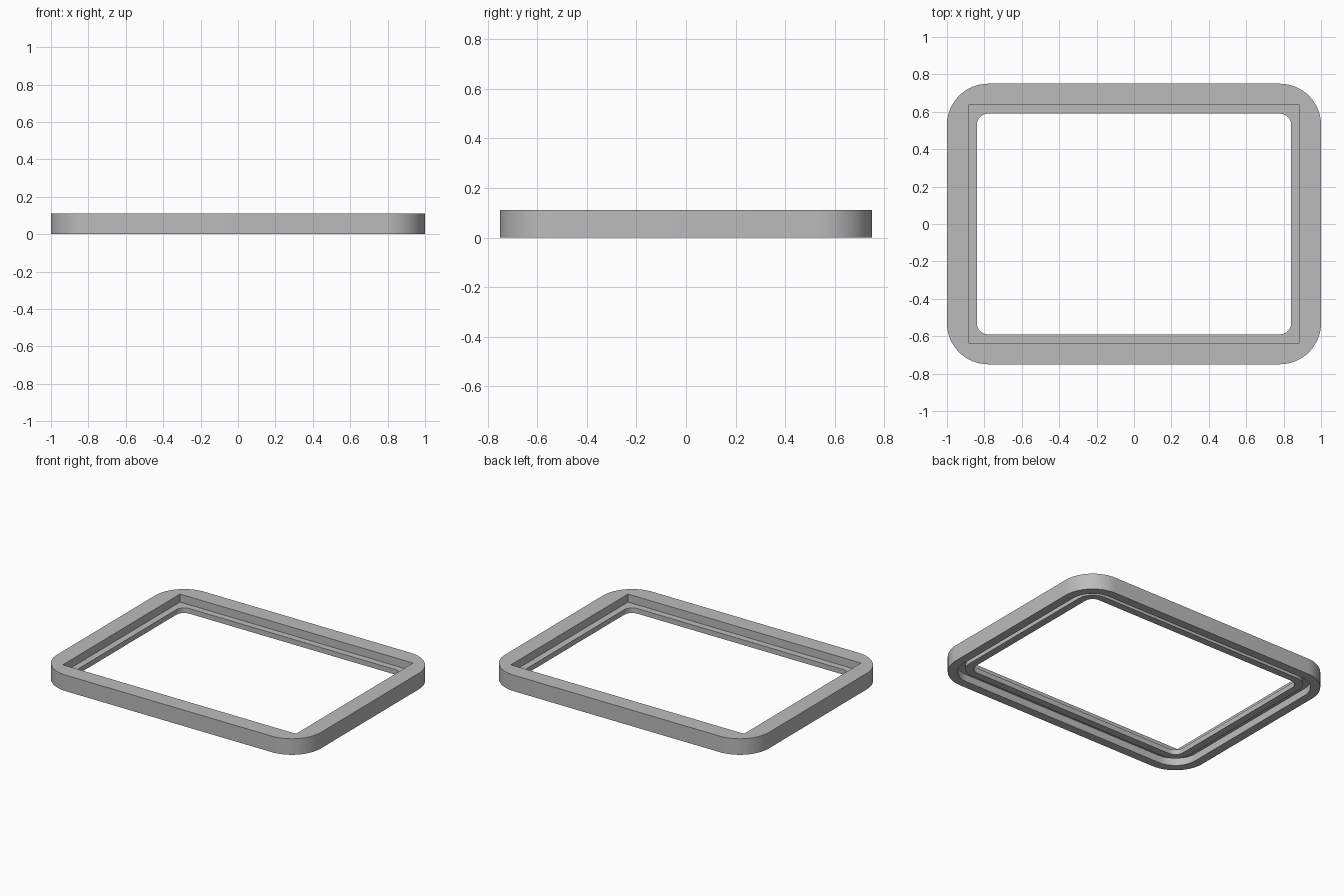
import bpy, bmesh, math

cube = bpy.data.objects.get("Cube")
if cube:
    bpy.data.objects.remove(cube, do_unlink=True)

HALF_X, HALF_Y, RADIUS, STEPS = 1.0, 0.75, 0.22, 16

grey = bpy.data.materials.new("neutral_grey")
grey.use_nodes = True
colour = (0.5, 0.5, 0.5, 1)
grey.diffuse_color = colour
grey.node_tree.nodes["Principled BSDF"].inputs["Base Color"].default_value = colour


def outline(inset, sharp):
    """Rounded rectangle moved inward by inset; sharp gives square corners."""
    r = 0 if sharp else RADIUS - inset
    cx, cy = HALF_X - inset - r, HALF_Y - inset - r
    points = []
    for k, (sx, sy) in enumerate([(1, 1), (-1, 1), (-1, -1), (1, -1)]):
        for i in range(STEPS + 1):
            a = (k + i / STEPS) * math.pi / 2
            points.append((sx * cx + r * math.cos(a), sy * cy + r * math.sin(a)))
    return points


# Cross-section of the frame: inset from the outer edge, height, square corners
section = [
    (0, 0, False), (0, 0.11, False),              # outer wall
    (0.115, 0.11, True), (0.115, 0.055, True),    # square recess
    (0.16, 0.055, False), (0.16, 0.02, False),    # inner lip
    (0.11, 0.02, False), (0.11, 0.05, False),     # underside channel
    (0.06, 0.05, False), (0.06, 0, False),
]

bm = bmesh.new()
loops = [[bm.verts.new((x, y, z)) for x, y in outline(inset, sharp)]
         for inset, z, sharp in section]
for j, low in enumerate(loops):
    high = loops[(j + 1) % len(loops)]
    for i in range(len(low)):
        n = (i + 1) % len(low)
        bm.faces.new((low[i], low[n], high[n], high[i]))
bmesh.ops.remove_doubles(bm, verts=bm.verts, dist=0.0001)
bmesh.ops.recalc_face_normals(bm, faces=bm.faces)

mesh = bpy.data.meshes.new("frame")
bm.to_mesh(mesh)
bm.free()
mesh.materials.append(grey)
frame = bpy.data.objects.new("frame", mesh)
bpy.context.collection.objects.link(frame)

# Smooth rounded corners with crisp edges
bpy.ops.object.select_all(action="DESELECT")
frame.select_set(True)
bpy.context.view_layer.objects.active = frame
bpy.ops.object.shade_smooth_by_angle(angle=math.radians(30))
